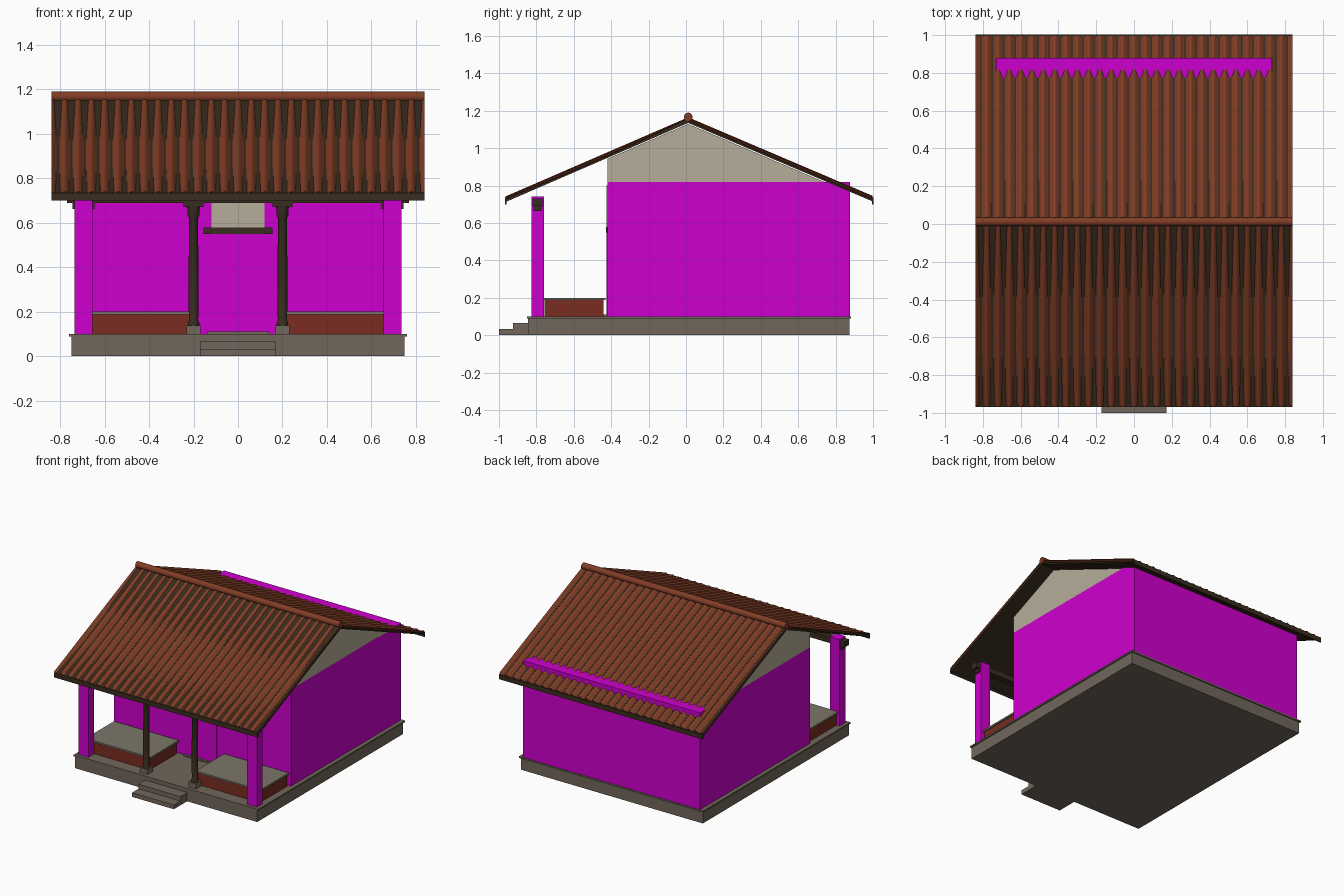
import bpy, bmesh, math

if "Cube" in bpy.data.objects:
    bpy.data.objects.remove(bpy.data.objects["Cube"])


def mat(name, col):
    m = bpy.data.materials.new(name)
    m.diffuse_color = (*col, 1)
    m.use_nodes = True
    m.node_tree.nodes["Principled BSDF"].inputs["Base Color"].default_value = m.diffuse_color
    return m


PLASTER = mat("plaster", (0.62, 0.0, 0.62))
STONE = mat("stone", (0.165, 0.135, 0.105))
GABLE = mat("gable_plaster", (0.47, 0.42, 0.32))
TILE = mat("roof_tile", (0.22, 0.047, 0.019))
BRICK = mat("bench_brick", (0.19, 0.025, 0.015))
WOOD = mat("dark_wood", (0.042, 0.025, 0.013))
SLAB = mat("bench_stone", (0.20, 0.18, 0.14))


def build(name, verts, faces, m):
    me = bpy.data.meshes.new(name)
    me.from_pydata(verts, [], faces)
    bm = bmesh.new()
    bm.from_mesh(me)
    bmesh.ops.recalc_face_normals(bm, faces=bm.faces)
    bm.to_mesh(me)
    bm.free()
    me.materials.append(m)
    ob = bpy.data.objects.new(name, me)
    bpy.context.collection.objects.link(ob)
    return ob


def smooth(ob, angle=40):
    bpy.context.view_layer.objects.active = ob
    ob.select_set(True)
    bpy.ops.object.shade_smooth_by_angle(angle=math.radians(angle))
    ob.select_set(False)


def prism(name, profile, x0, x1, m):
    """Extrude a (y, z) outline along x."""
    n = len(profile)
    verts = [(x, y, z) for x in (x0, x1) for y, z in profile]
    faces = [tuple(range(n)), tuple(range(n, 2 * n))]
    faces += [(i, (i + 1) % n, (i + 1) % n + n, i + n) for i in range(n)]
    return build(name, verts, faces, m)


def box(name, x, y, z, m):
    return prism(name, [(y[0], z[0]), (y[1], z[0]), (y[1], z[1]), (y[0], z[1])], x[0], x[1], m)


def lathe(name, cx, cy, profile, m, n=16):
    """Turn an (r, z) profile around a vertical axis."""
    verts = [(cx + r * math.cos(2 * math.pi * i / n), cy + r * math.sin(2 * math.pi * i / n), z)
             for r, z in profile for i in range(n)]
    k = len(profile)
    faces = [(j * n + i, j * n + (i + 1) % n, (j + 1) * n + (i + 1) % n, (j + 1) * n + i)
             for j in range(k - 1) for i in range(n)]
    faces += [tuple(range(n)), tuple(range((k - 1) * n, k * n))]
    smooth(build(name, verts, faces, m))


# Plinth, rim and front steps
box("plinth", (-0.75, 0.75), (-0.845, 0.873), (0, 0.09), STONE)
box("plinth_rim", (-0.76, 0.76), (-0.85, 0.882), (0.088, 0.099), STONE)
box("step_lower", (-0.172, 0.172), (-1.0, -0.84), (0, 0.032), STONE)
box("step_upper", (-0.172, 0.172), (-0.925, -0.84), (0.03, 0.066), STONE)

# House body: its back edge rises through the roof
box("house_walls", (-0.73, 0.73), (-0.42, 0.878), (0.095, 0.82), PLASTER)
prism("gable", [(-0.42, 0.815), (0.75, 0.815), (0.012, 1.130), (-0.42, 0.943)], -0.73, 0.73, GABLE)

# Door, lintel, panel above and threshold
box("door", (-0.12, 0.12), (-0.425, -0.41), (0.099, 0.555), PLASTER)
box("door_lintel", (-0.155, 0.155), (-0.428, -0.41), (0.55, 0.578), WOOD)
box("door_top_panel", (-0.12, 0.12), (-0.424, -0.41), (0.578, 0.80), GABLE)
box("door_threshold", (-0.14, 0.14), (-0.44, -0.41), (0.097, 0.11), STONE)

# Porch supports and benches, on both sides
for side, s in (("left", -1), ("right", 1)):
    def span(a, b):
        return tuple(sorted((s * a, s * b)))
    box(side + "_pillar", span(0.655, 0.735), (-0.827, -0.76), (0.095, 0.742), PLASTER)
    box(side + "_pillar_bracket", span(0.645, 0.745), (-0.815, -0.772), (0.663, 0.69), WOOD)
    cx, cy = s * 0.2, -0.793
    box(side + "_column_base", (cx - 0.032, cx + 0.032), (cy - 0.032, cy + 0.032), (0.095, 0.137), STONE)
    lathe(side + "_column", cx, cy,
          [(0.026, 0.135), (0.026, 0.15), (0.021, 0.16), (0.023, 0.3), (0.02, 0.62),
           (0.027, 0.635), (0.027, 0.66), (0.03, 0.675)], WOOD)
    box(side + "_column_capital", (cx - 0.045, cx + 0.045), (cy - 0.028, cy + 0.028), (0.67, 0.692), WOOD)
    box(side + "_bench", span(0.2, 0.71), (-0.757, -0.44), (0.095, 0.187), BRICK)
    box(side + "_bench_top", span(0.187, 0.72), (-0.765, -0.43), (0.187, 0.2), SLAB)

# Porch beam
box("porch_beam", (-0.77, 0.77), (-0.82, -0.768), (0.69, 0.732), WOOD)

# Corrugated roof slopes: eave to ridge, each over a flat dark deck
PITCH, COUNT, SEG, HALF, DEPTH = 0.06, 28, 8, 0.84, 0.022
RIDGE_Y, RIDGE_Z = 0.012, 1.165
# Deck profile: (fraction from ridge to eave, drop below the tile crests)
DECKS = {"front": [(0, 0.008), (0.42, 0.0195), (0.7, 0.0195), (1, 0.014)],
         "back": [(0, 0.0195), (1, 0.0195)]}
for name, eave_y, eave_z in (("front", -0.965, 0.742), ("back", 0.998, 0.745)):
    n = COUNT * SEG + 1
    top, low = [], []
    for i in range(n):
        wave = DEPTH / 2 * (math.cos(2 * math.pi * i / SEG) - 1)
        x = -HALF + PITCH * i / SEG
        top += [(x, RIDGE_Y, RIDGE_Z + wave), (x, eave_y, eave_z + wave)]
        low += [(a, b, c - 0.004) for a, b, c in top[-2:]]
    m = 2 * n
    faces = []
    for i in range(n - 1):
        a, b, c, d = 2 * i, 2 * i + 1, 2 * i + 3, 2 * i + 2
        faces += [(a, b, c, d), (a + m, b + m, c + m, d + m),
                  (b, c, c + m, b + m), (a, d, d + m, a + m)]
    faces += [(0, 1, 1 + m, m), (m - 2, m - 1, 2 * m - 1, 2 * m - 2)]
    smooth(build(name + "_roof_slope", top + low, faces, TILE), 50)

    def on_slope(t, drop):
        return (RIDGE_Y + t * (eave_y - RIDGE_Y), RIDGE_Z + t * (eave_z - RIDGE_Z) - drop)
    prism(name + "_roof_deck", [on_slope(*p) for p in DECKS[name]] + [on_slope(1, 0.03), on_slope(0, 0.03)],
          -HALF + 0.002, HALF - 0.002, WOOD)
    # Eave board
    box(name + "_eave_board", (-HALF, HALF), (eave_y - 0.003, eave_y + 0.005), (0.70, 0.735), WOOD)

# Round ridge cap
ring = [(RIDGE_Y + 0.023 * math.cos(2 * math.pi * i / 16), 1.167 + 0.023 * math.sin(2 * math.pi * i / 16))
        for i in range(16)]
smooth(prism("ridge_cap", ring, -HALF, HALF, TILE))
